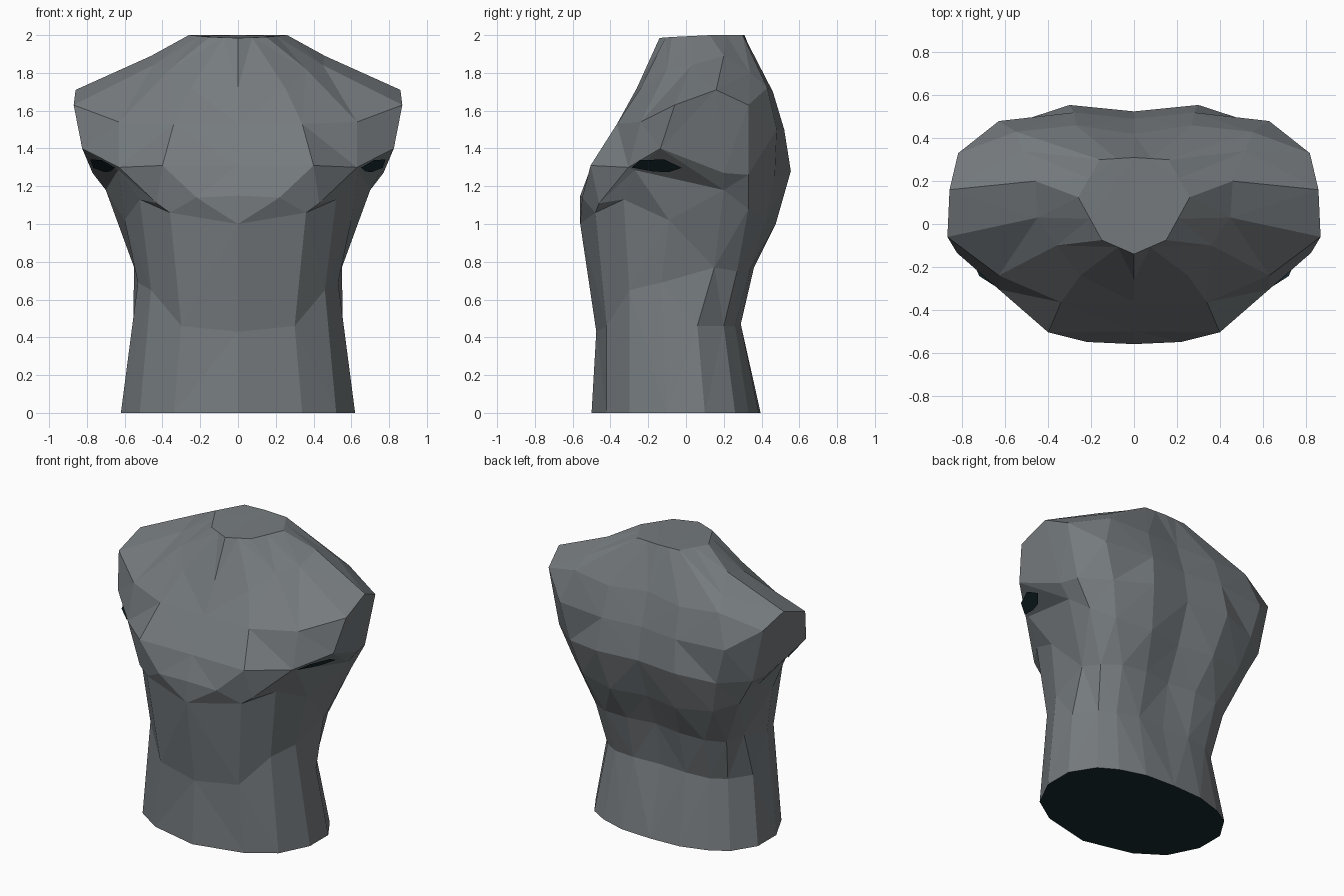
import bpy, bmesh, math


def material(name, rgb):
    m = bpy.data.materials.new(name)
    m.diffuse_color = (*rgb, 1)
    return m


grey = material("slate_grey", (0.18, 0.198, 0.21))
dark = material("dark_teal", (0.009, 0.024, 0.03))


def add_object(name, bm, *mats):
    """Turn a half mesh into an object mirrored across x."""
    mesh = bpy.data.meshes.new(name)
    bm.to_mesh(mesh)
    bm.free()
    for m in mats:
        mesh.materials.append(m)
    obj = bpy.data.objects.new(name, mesh)
    bpy.context.collection.objects.link(obj)
    mirror = obj.modifiers.new("mirror", 'MIRROR')
    mirror.use_clip = True
    mirror.merge_threshold = 0.001


def subdivide(points):
    """Add the midpoint of every segment."""
    out = [points[0]]
    for a, b in zip(points, points[1:]):
        out += [tuple((p + q) / 2 for p, q in zip(a, b)), b]
    return out


# Half cross-sections from front centre round to back centre
# Abdomen: base, waist, lower ribs
abdomen = [
    [(0, -.5, 0), (.34, -.42, 0), (.52, -.3, 0), (.62, -.1, 0), (.62, .1, 0),
     (.52, .26, 0), (.4, .33, 0), (.22, .385, 0), (0, .395, 0)],
    [(0, -.475, .43), (.3, -.42, .46), (.46, -.3, .65), (.53, -.13, .69), (.555, .06, .46),
     (.46, .2, .46), (.36, .26, .46), (.2, .29, .47), (0, .28, .47)],
    [(0, -.56, 1.0), (.36, -.48, 1.06), (.52, -.33, 1.13), (.6, -.09, 1.02), (.55, .15, .77),
     (.5, .27, .75), (.38, .34, .76), (.2, .36, .77), (0, .33, .77)],
]
# Chest: lower edge, armpits, shoulders, neck slope
chest = [
    [(0, -.56, 1.15), (.22, -.55, 1.14), (.43, -.46, 1.11), (.635, -.27, 1.285), (.7, .2, 1.18),
     (.64, .33, 1.08), (.5, .42, 1.02), (.25, .475, 1.0), (0, .43, 1.0)],
    [(0, -.5, 1.31), (.4, -.505, 1.31), (.63, -.305, 1.30), (.825, -.135, 1.40), (.77, .2, 1.27),
     (.74, .33, 1.26), (.56, .47, 1.25), (.3, .555, 1.28), (0, .525, 1.28)],
    [(0, -.365, 1.53), (.34, -.365, 1.53), (.63, -.24, 1.54), (.87, -.06, 1.63), (.86, .16, 1.71),
     (.82, .33, 1.63), (.63, .48, 1.5), (.28, .52, 1.5), (0, .49, 1.5)],
    [(0, -.26, 1.72), (.25, -.24, 1.72), (.36, -.1, 1.82), (.45, .03, 1.84), (.46, .2, 1.89),
     (.52, .34, 1.8), (.55, .43, 1.72), (.27, .46, 1.70), (0, .42, 1.72)],
]
neck = subdivide([(0, -.14, 1.985), (.15, -.075, 1.99), (.26, .125, 2.0),
                  (.16, .3, 2.0), (0, .31, 2.0)])

# Torso: loft the half sections, flat neck top, dark underside
bm = bmesh.new()
rings = [[bm.verts.new(p) for p in s] for s in abdomen + chest + [neck]]
for lo, hi in zip(rings, rings[1:]):
    for c in range(len(lo) - 1):
        bm.faces.new((lo[c], lo[c + 1], hi[c + 1], hi[c]))
bm.faces.new(rings[-1])
base = bm.faces.new(rings[0][::-1])
base.material_index = 1
bmesh.ops.triangulate(bm, faces=bm.faces[:], quad_method='SHORT_EDGE')
add_object("torso", bm, grey, dark)

# Dark patch lying on the sloping plane under each arm
bm = bmesh.new()
patch = []
for x, y in [(.645, -.285), (.67, -.17), (.70, -.09), (.76, -.02), (.775, -.11), (.715, -.24)]:
    z = 1.30 + .8 * (x - .63) - .352 * (y + .3)
    patch.append(bm.verts.new((x + .006, y - .003, z - .008)))
face = bm.faces.new(patch)
face.normal_update()
if face.normal.z > 0:
    face.normal_flip()
add_object("armpit_patch", bm, dark)
